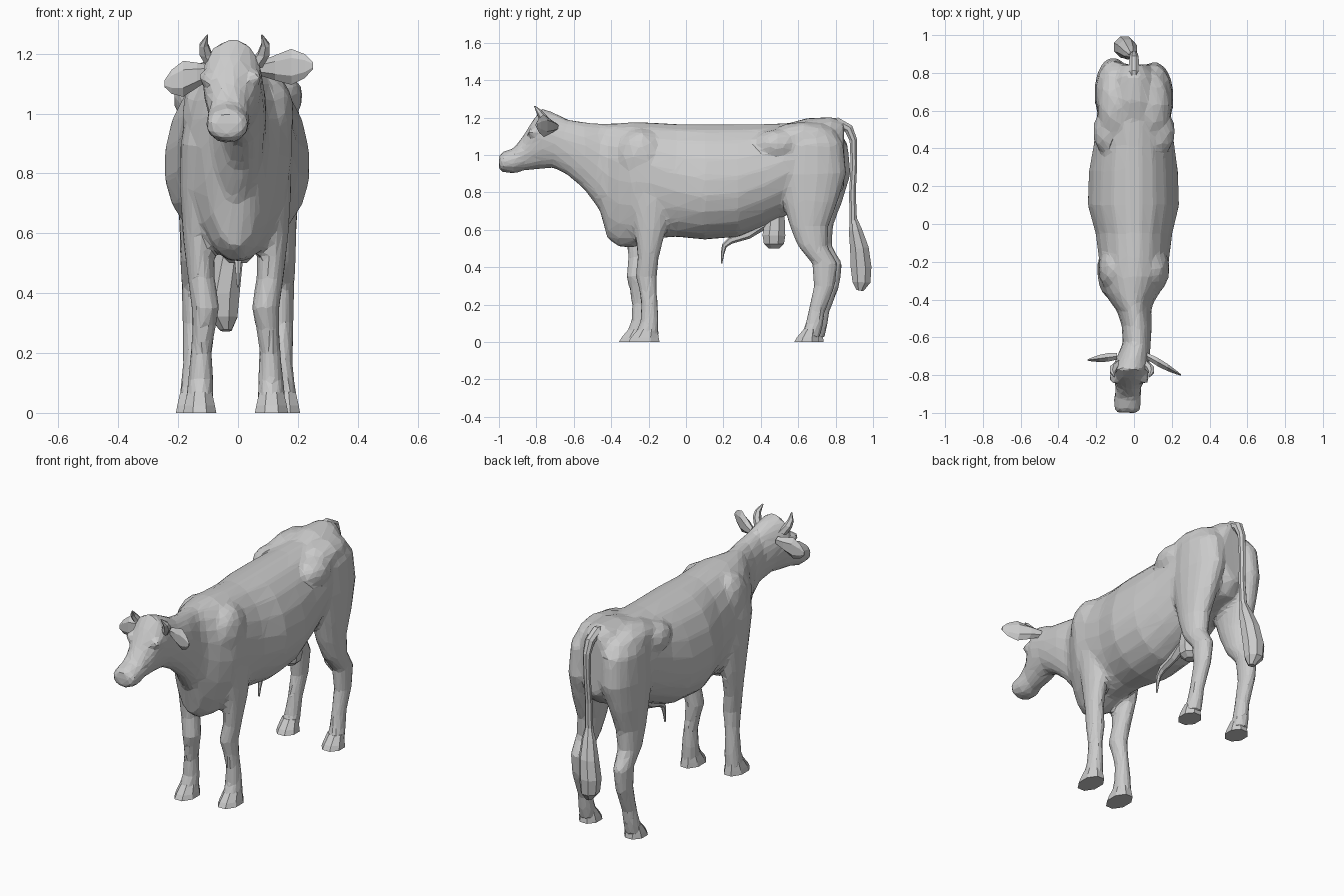
import bpy, bmesh, math
from mathutils import Vector as V, Matrix


def tube(bm, rings, n=16):
    """Skin a row of oval rings: (centre, side vector, up vector, down vector)."""
    loops = []
    for c, u, up, down in rings:
        loop = []
        for k in range(n):
            a = 2 * math.pi * (k + 0.5) / n
            s = math.sin(a)
            loop.append(bm.verts.new(V(c) + V(u) * math.cos(a) + (V(up) * s if s > 0 else V(down) * -s)))
        loops.append(loop)
    for a, b in zip(loops, loops[1:]):
        for k in range(n):
            bm.faces.new((a[k], a[(k + 1) % n], b[(k + 1) % n], b[k]))
    bm.faces.new(loops[0])
    bm.faces.new(loops[-1][::-1])


def sweep(bm, path, n=6):
    """Round tube through (x, y, z, radius) points lying roughly in the yz plane."""
    pts = [V(p[:3]) for p in path]
    rings = []
    for i, p in enumerate(pts):
        t = (pts[min(i + 1, len(pts) - 1)] - pts[max(i - 1, 0)]).normalized()
        r = path[i][3]
        v = t.cross(V((1, 0, 0))).normalized() * r
        rings.append((p, (r, 0, 0), v, -v))
    tube(bm, rings, n)


def flat_rings(rows, side, dx, dy):
    """Horizontal leg rings from (z, y front, y back, x centre, half width)."""
    return [((side * x + dx, (f + b) / 2 + dy, z), (w, 0, 0), (0, (b - f) / 2, 0), (0, (f - b) / 2, 0))
            for z, f, b, x, w in rows]


def blob(bm, centre, size):
    m = Matrix.Translation(centre) @ Matrix.Diagonal((*size, 1))
    bmesh.ops.create_icosphere(bm, subdivisions=2, radius=1, matrix=m)


def finish(bm, name):
    bmesh.ops.recalc_face_normals(bm, faces=bm.faces)
    me = bpy.data.meshes.new(name)
    bm.to_mesh(me)
    bm.free()
    ob = bpy.data.objects.new(name, me)
    bpy.context.collection.objects.link(ob)
    return ob


# Head, neck and trunk: y, x centre, half width, top, bottom, height of widest point
trunk = [
    (-1.0, -.035, .055, .995, .92, .96), (-.98, -.035, .07, 1.018, .908, .96),
    (-.92, -.035, .073, 1.037, .9, .97), (-.87, -.03, .066, 1.105, .915, 1.0),
    (-.82, -.025, .085, 1.185, .92, 1.07), (-.77, -.02, .1, 1.25, .925, 1.12),
    (-.71, -.005, .088, 1.23, .93, 1.09), (-.63, .015, .075, 1.19, .89, 1.05),
    (-.54, .015, .08, 1.175, .81, 1.02), (-.46, 0, .092, 1.17, .70, .97),
    (-.42, -.01, .112, 1.17, .55, .95), (-.36, -.01, .15, 1.172, .505, .93),
    (-.28, 0, .18, 1.178, .5, .92), (-.18, 0, .188, 1.175, .55, .9),
    (-.05, 0, .205, 1.168, .56, .85), (.1, -.003, .244, 1.168, .545, .82),
    (.28, -.003, .238, 1.168, .56, .83), (.42, 0, .215, 1.168, .62, .88),
    (.55, 0, .2, 1.172, .68, .95), (.65, 0, .19, 1.2, .72, .95),
    (.78, 0, .15, 1.205, .75, .95), (.845, 0, .08, 1.18, .82, 1.0)]
# Legs: z, y front, y back, x centre, half width
fore = [
    (1.0, -.34, -.14, .12, .04), (.9, -.36, -.1, .13, .055), (.75, -.325, -.105, .13, .057),
    (.6, -.3, -.13, .125, .053), (.45, -.285, -.17, .115, .046), (.35, -.295, -.18, .1, .047),
    (.27, -.275, -.18, .108, .038), (.2, -.265, -.175, .115, .036), (.11, -.27, -.17, .117, .043),
    (.05, -.295, -.17, .12, .047), (.02, -.3, -.17, .12, .047)]
hind = [
    (1.13, .55, .8, .1, .07), (1.06, .5, .855, .105, .098), (.9, .49, .872, .11, .1),
    (.75, .53, .825, .125, .08), (.62, .565, .775, .13, .066), (.51, .61, .77, .138, .056),
    (.42, .685, .825, .142, .047), (.3, .695, .81, .145, .041), (.16, .665, .755, .147, .037),
    (.09, .65, .745, .15, .042), (.05, .63, .735, .152, .046), (.02, .62, .73, .152, .046)]

# Body: trunk, legs, hip bones, shoulder blades and brow ridges fused into one faceted skin
bm = bmesh.new()
tube(bm, [((x, y, zw), (w, 0, 0), (0, 0, t - zw), (0, 0, b - zw)) for y, x, w, t, b, zw in trunk], 20)
for s in (-1, 1):
    tube(bm, flat_rings(fore, s, -.008, .025 * s))
    tube(bm, flat_rings(hind, s, 0, -.012 * s))
    blob(bm, (s * .13, .49, 1.055), (.09, .13, .085))
    blob(bm, (s * .09, .63, 1.095), (.105, .19, .085))
    blob(bm, (s * .105, -.24, .99), (.085, .13, .15))
    blob(bm, (s * .082 - .025, -.815, 1.12), (.025, .035, .025))
body = finish(bm, "body")
mod = body.modifiers.new("fuse", 'REMESH')
mod.mode, mod.voxel_size = 'VOXEL', .014
mod = body.modifiers.new("soften", 'SMOOTH')
mod.factor, mod.iterations = .5, 6
mod = body.modifiers.new("facets", 'DECIMATE')
mod.ratio = .07

# Hooves
for s, side in ((-1, "left"), (1, "right")):
    for name, f, b, x, dy in (("front", -.325, -.165, .12, .025 * s), ("hind", .6, .725, .152, -.012 * s)):
        bm = bmesh.new()
        rows = [(0, f - .015, b + .005, x, .06), (.025, f, b, x, .055), (.07, f + .04, b - .01, x, .044)]
        tube(bm, flat_rings(rows, s, -.008 if name == "front" else 0, dy), 8)
        finish(bm, f"{name}_hoof_{side}")

# Ears: flat leaves
for side, base, tip in (("left", V((-.09, -.70, 1.14)), V((-.245, -.72, 1.1))),
                        ("right", V((.07, -.70, 1.15)), V((.25, -.80, 1.16)))):
    bm = bmesh.new()
    rings = []
    for t, h, thick in ((0, .022, .02), (.3, .042, .026), (.6, .06, .022), (.85, .04, .012), (1, .012, .004)):
        rings.append((base.lerp(tip, t), (0, thick, 0), (0, 0, h), (0, 0, -h)))
    tube(bm, rings, 6)
    finish(bm, "ear_" + side)

# Horns
for side, x, d in (("left", -.1, -1), ("right", .078, 1)):
    bm = bmesh.new()
    sweep(bm, [(x - d * .02, -.745, 1.16, .028), (x + d * .008, -.765, 1.2, .023),
               (x + d * .014, -.785, 1.23, .016), (x + d * .002, -.81, 1.262, .003)])
    finish(bm, "horn_" + side)

# Tail and its tuft
bm = bmesh.new()
sweep(bm, [(0, .72, 1.16, .03), (0, .81, 1.172, .03), (0, .87, 1.14, .027), (0, .895, 1.08, .022),
           (-.003, .898, .95, .019), (-.008, .89, .8, .019), (-.015, .895, .6, .023)], 8)
finish(bm, "tail")
bm = bmesh.new()
sweep(bm, [(-.013, .895, .66, .02), (-.02, .905, .6, .038), (-.035, .927, .5, .054),
           (-.05, .936, .4, .06), (-.05, .938, .32, .052), (-.04, .93, .275, .02)], 8)
finish(bm, "tail_tuft")

# Underside parts
bm = bmesh.new()
sweep(bm, [(0, .48, .72, .05), (0, .475, .64, .058), (0, .47, .57, .066), (0, .47, .525, .058), (0, .47, .5, .03)], 8)
finish(bm, "pouch")
bm = bmesh.new()
sweep(bm, [(0, .42, .64, .035), (0, .33, .575, .025), (0, .24, .545, .02), (0, .205, .515, .014),
           (0, .195, .47, .009), (0, .19, .42, .004)])
finish(bm, "sheath")
